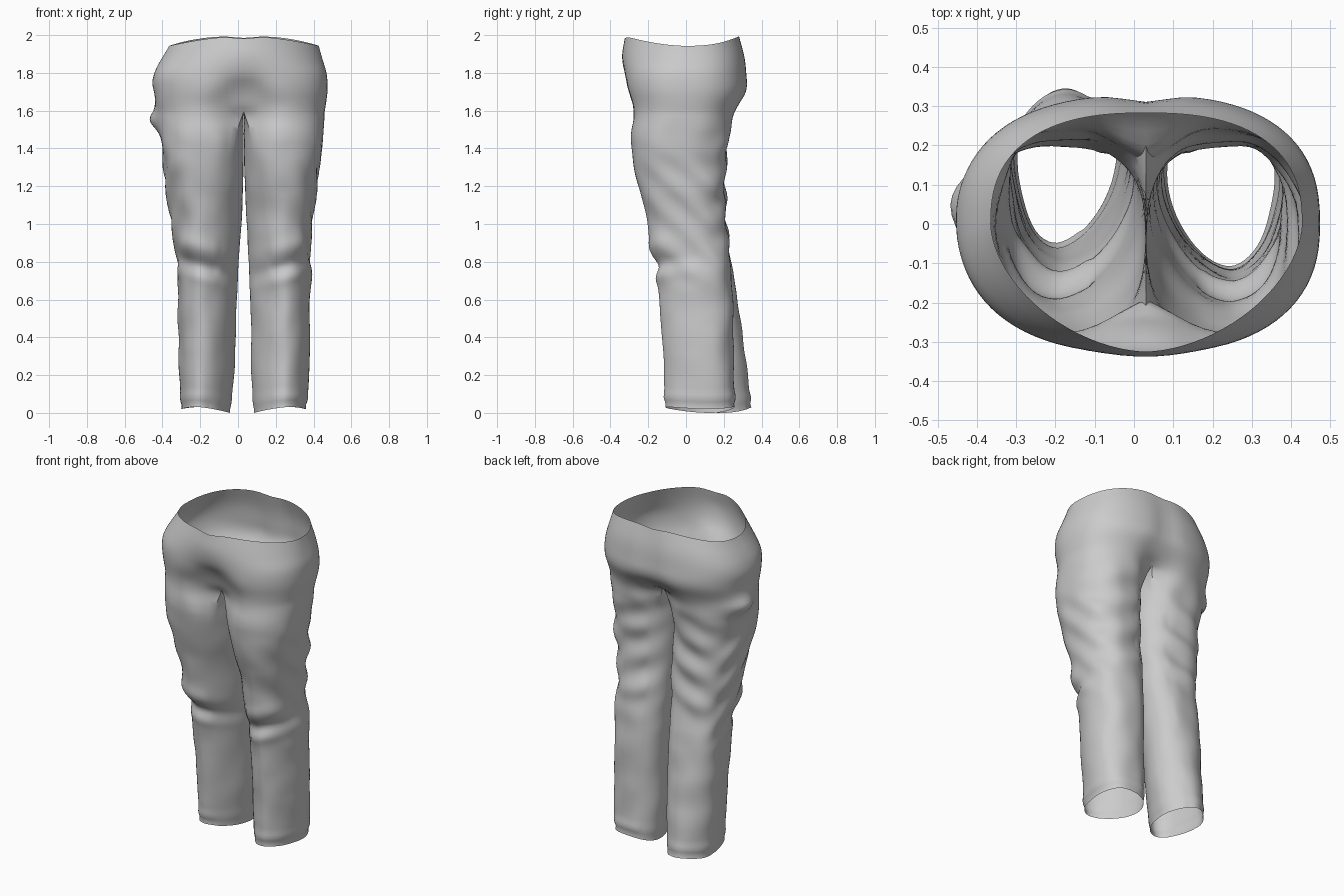
import bpy, bmesh
from math import sin, cos, pi, exp
from mathutils import Vector, noise

if "Cube" in bpy.data.objects:
    bpy.data.objects.remove(bpy.data.objects["Cube"])

CX = 0.03            # centre seam
CROTCH = 1.60
M, K = 44, 16        # columns on the outside / inside of a leg

# hips: z, left x, right x, front y, back y, front power, back power, front dent, back dent
HIPS = [
    (1.60, -.425, .458, -.308, .266, 2.4, 2.5, .125, .11),
    (1.66, -.437, .468, -.318, .312, 2.4, 2.5, .10, .05),
    (1.72, -.442, .474, -.328, .328, 2.4, 2.5, .065, .022),
    (1.80, -.443, .470, -.334, .324, 2.3, 2.5, .015, .015),
    (1.88, -.415, .452, -.338, .314, 2.0, 2.5, 0, .012),
    (1.98, -.365, .428, -.325, .283, 1.75, 2.5, 0, .0),
]
# legs: z, x min, x max, front y, back y
LEGS = {
    1: [(.03, .08, .365, -.11, .26), (.25, .07, .374, -.118, .255), (.5, .068, .38, -.132, .25),
        (.75, .06, .386, -.155, .235), (.9, .05, .387, -.19, .222), (1.05, .043, .40, -.215, .205),
        (1.25, .036, .425, -.26, .212), (1.45, .033, .445, -.296, .22), (1.6, .033, .458, -.308, .26)],
    -1: [(.03, -.305, -.04, -.055, .350), (.25, -.312, -.02, -.068, .322), (.5, -.318, -.01, -.095, .288),
         (.75, -.322, 0, -.13, .25), (.9, -.335, .01, -.178, .225), (1.05, -.36, .022, -.205, .21),
         (1.25, -.388, .028, -.252, .21), (1.45, -.402, .03, -.288, .22), (1.6, -.425, .03, -.308, .26)],
}


def sample(table, z):
    """Smooth interpolation of a table of rings at height z."""
    i = 0
    while i < len(table) - 2 and z > table[i + 1][0]:
        i += 1
    p0, p1, p2, p3 = (table[max(0, min(len(table) - 1, i + d))] for d in (-1, 0, 1, 2))
    h = p2[0] - p1[0]
    t = max(0, min(1, (z - p1[0]) / h))
    out = []
    for a, b, c, d in zip(p0[1:], p1[1:], p2[1:], p3[1:]):
        m1 = (c - a) / (p2[0] - p0[0]) * h
        m2 = (d - b) / (p3[0] - p1[0]) * h
        out.append((2*t**3 - 3*t*t + 1)*b + (t**3 - 2*t*t + t)*m1 + (3*t*t - 2*t**3)*c + (t**3 - t*t)*m2)
    return out


def spow(v, e):
    return (abs(v) ** e) * (1 if v >= 0 else -1)


def bell(v, w):
    return exp(-(v / w) ** 2)


def smooth(a, b, v):
    t = max(0, min(1, (v - a) / (b - a)))
    return t * t * (3 - 2 * t)


def hip_point(side, z, j):
    """Point j of half a hip ring, from front seam to back seam."""
    xl, xr, yf, yb, pf, pb, df, db = sample(HIPS, z)
    t = pi * j / M
    a = CX - xl if side < 0 else xr - CX
    front = cos(t) > 0
    e = 2 / (pf if front else pb)
    dx = a * abs(sin(t)) ** e if 0 < j < M else 0
    y = -spow(cos(t), e) * (-yf if front else yb)
    y += (df if front else -db) * bell(dx, .115 if front else .07)
    lift = smooth(1.78, 1.98, z) * (.026 * cos(2 * t) - .003)
    lift -= smooth(1.85, 1.98, z) * .014 * bell(dx, .07) * (1 if front else .7)
    return Vector((CX + side * dx, y, z + lift))


def bump(p):
    """Bunched pocket on one hip."""
    if p.x < -.2:
        p.x -= .048 * bell(p.z - 1.56, .06) * bell(p.y - .06, .10)
        p.x -= .010 * bell(p.z - 1.75, .04) * bell(p.y - .02, .12)
    return p


def leg_point(side, z, j):
    """Point j of a leg ring, outside first, then back along the inside."""
    x0, x1, y0, y1 = sample(LEGS[side], z)
    f0 = .75
    if j <= M:
        f = -f0 + (pi + 2 * f0) * j / M
    else:
        f = pi + f0 + (pi - 2 * f0) * (j - M) / K
    # front is drawn to a ridge lower down, back stays rounded
    front, back, out = max(0, cos(f)), max(0, -cos(f)), max(0, sin(f))
    low_leg = 1 - smooth(1.0, 1.45, z)
    hem_back = (1 - smooth(.2, .8, z)) * (.6 if side < 0 else .1)
    e = 2 / (2.3 - .5 * low_leg) if cos(f) > 0 else 2 / (2.4 - hem_back)
    cx, cy = (x0 + x1) / 2, (y0 + y1) / 2 + .05 * low_leg
    ry = cy - y0 if cos(f) > 0 else y1 - cy
    leg = Vector((cx + side * spow(sin(f), e) * (x1 - x0) / 2, cy - spow(cos(f), e) * ry, z))
    leg.x += side * .025 * front * front * low_leg
    # folds in the cloth
    kz = z - (.81 + .04 * side * (leg.x - cx) / .15)
    d = front * (.014 * bell(kz - .06, .05) - .018 * bell(kz + .03, .035) + .007 * bell(kz + .10, .03))
    mid = smooth(.6, .85, z) * (1 - smooth(1.25, 1.45, z))
    d += .006 * mid * max(out, .6 * back) * sin(34 * (z + .9 * leg.y))
    upper = smooth(.8, 1.0, z) * (1 - smooth(1.45, 1.6, z))
    d += .007 * back * upper * sin(32 * (z + .5 * abs(leg.x - CX)) + side)
    d += .005 * bell(z - .09, .025) - .005 * bell(z - .045, .015)
    d += .010 * noise.noise(Vector((leg.x * 7, leg.y * 7, z * 6 + side * 9)))
    if sin(f) < -.5:
        d *= .5
    leg += Vector((leg.x - cx, leg.y - cy, 0)).normalized() * d
    # uneven hem
    low = 1 - smooth(.03, .2, z)
    leg.z += low * (.010 * sin(f) + .010 * cos(2 * f) - .002)
    # blend into the hips
    if j <= M:
        top = hip_point(side, CROTCH, j)
    else:
        u = (j - M) / K
        top = hip_point(side, CROTCH, M).lerp(hip_point(side, CROTCH, 0), u)
        if z >= CROTCH:
            top.z = CROTCH - .012 * sin(pi * u)
    if z >= CROTCH:
        return top
    top.z = z
    return top.lerp(leg, sin(pi / 2 * min(1, (CROTCH - z) / .26)))


def loft(bm, rows, closed):
    verts = [[bm.verts.new(p) for p in row] for row in rows]
    n = len(verts[0])
    for r0, r1 in zip(verts, verts[1:]):
        for j in range(n if closed else n - 1):
            q = (j + 1) % n
            bm.faces.new((r0[j], r0[q], r1[q], r1[j]))


# trousers: two hip halves and two legs sewn along the seams
bm = bmesh.new()
hip_z = [CROTCH + (1.98 - CROTCH) * i / 18 for i in range(19)]
leg_z = [.03 + (CROTCH - .03) * i / 84 for i in range(84)] + [CROTCH]
for side in (-1, 1):
    loft(bm, [[hip_point(side, z, j) for j in range(M + 1)] for z in hip_z], False)
    loft(bm, [[leg_point(side, z, j) for j in range(M + K)] for z in leg_z], True)
bmesh.ops.remove_doubles(bm, verts=bm.verts, dist=.0004)
bmesh.ops.recalc_face_normals(bm, faces=bm.faces)
# relax the join between hips and legs, then add the pocket and stand it on the ground
for width in (.14, .12, .10, .09, .08, .07, .06, .05) * 2:
    join = [v for v in bm.verts if abs(v.co.z - 1.6) < width]
    bmesh.ops.smooth_vert(bm, verts=join, factor=.5, use_axis_x=False, use_axis_y=True, use_axis_z=False)
base = min(v.co.z for v in bm.verts)
for v in bm.verts:
    bump(v.co)
    v.co.z -= base

me = bpy.data.meshes.new("trousers")
bm.to_mesh(me)
bm.free()
ob = bpy.data.objects.new("trousers", me)
bpy.context.collection.objects.link(ob)
bpy.context.view_layer.objects.active = ob
ob.select_set(True)
bpy.ops.object.shade_smooth_by_angle(angle=.7)
